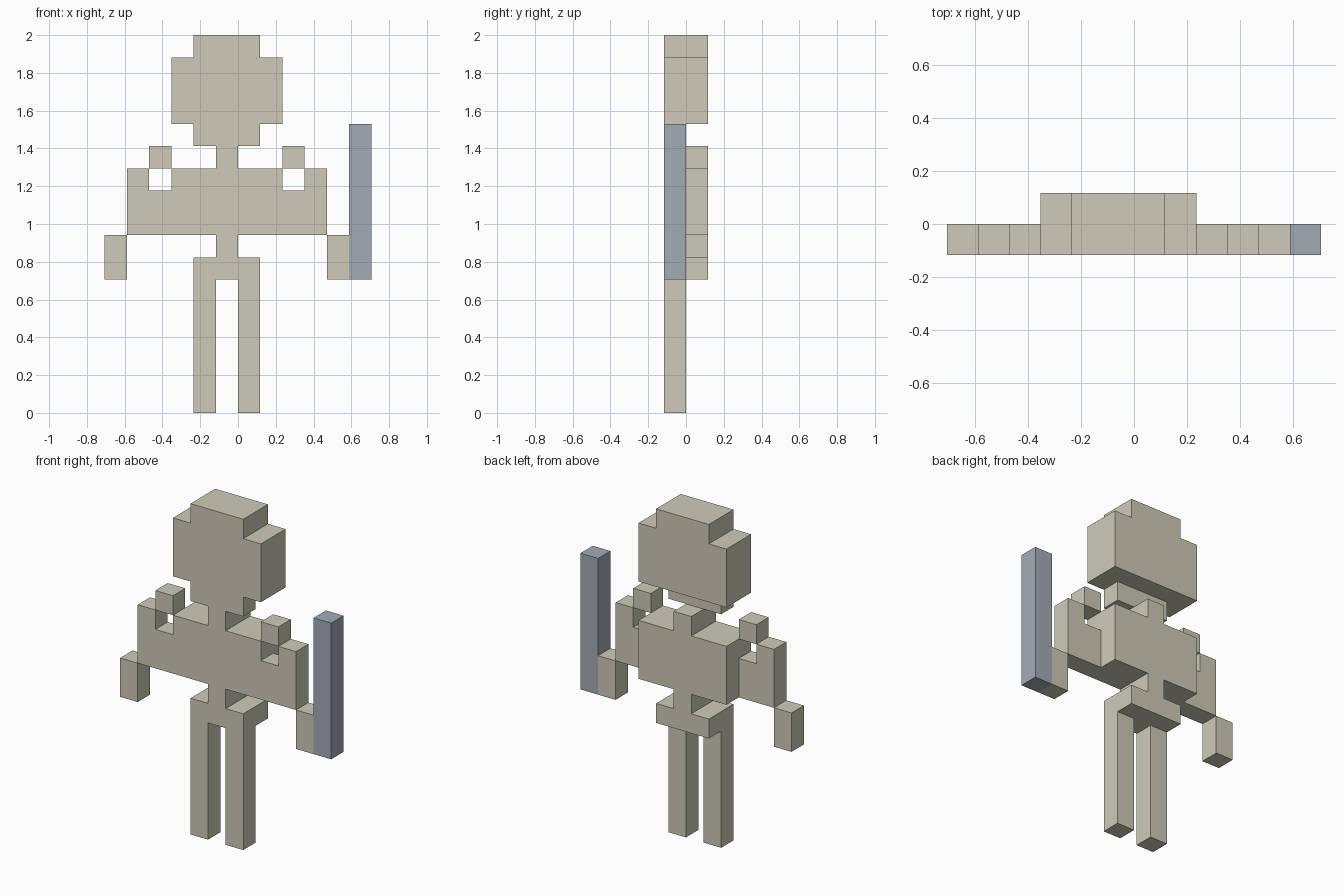
import bpy, bmesh, math
from mathutils import Vector

if "Cube" in bpy.data.objects:
    bpy.data.objects.remove(bpy.data.objects["Cube"])

U = 2 / 17  # one block

# Boxes in block units: (x0, x1, y0, y1, z0, z1)
PARTS = {
    "head": [(-2, 1, -1, 1, 16, 17), (-3, 2, -1, 1, 13, 16), (-2, 1, -1, 0, 12, 13)],
    "neck": [(-1, 0, -1, 1, 11, 12)],
    "torso": [(-3, 2, -1, 1, 8, 11)],
    "waist": [(-1, 0, -1, 1, 7, 8)],
    "hips": [(-2, 1, -1, 1, 6, 7)],
    "sword": [(5, 6, -1, 0, 6, 13)],
}
# Paired parts, mirrored about the body's middle at x = -0.5
PAIRS = {
    "leg": [(0, 1, -1, 0, 0, 6)],
    "shoulder": [(2, 4, -1, 0, 8, 10), (3, 4, -1, 0, 10, 11)],
    "shoulder_stud": [(2, 3, -1, 0, 11, 12)],
    "hand": [(4, 5, -1, 0, 6, 8)],
}
for name, boxes in PAIRS.items():
    PARTS["right_" + name] = boxes
    PARTS["left_" + name] = [(-1 - b[1], -1 - b[0], *b[2:]) for b in boxes]


def cells(boxes):
    return {(x, y, z) for x0, x1, y0, y1, z0, z1 in boxes
            for x in range(x0, x1) for y in range(y0, y1) for z in range(z0, z1)}


def material(name, colour):
    mat = bpy.data.materials.new(name)
    mat.diffuse_color = colour
    mat.use_nodes = True
    mat.node_tree.nodes["Principled BSDF"].inputs["Base Color"].default_value = mat.diffuse_color
    return mat


filled = set().union(*(cells(b) for b in PARTS.values()))
stone = material("pale_stone", (0.62, 0.60, 0.48, 1))
steel = material("blue_steel", (0.37, 0.41, 0.46, 1))


def build(name, boxes):
    """Make the outer skin of a part, leaving out faces hidden by neighbours."""
    bm = bmesh.new()
    for cell in cells(boxes):
        centre = Vector(cell) + Vector((0.5, 0.5, 0.5))
        for axis in range(3):
            for sign in (-1, 1):
                n = Vector((0, 0, 0))
                n[axis] = sign
                if tuple(int(c + d) for c, d in zip(cell, n)) in filled:
                    continue
                a = Vector((n.y, n.z, n.x)) / 2
                b = n.cross(a)
                mid = centre + n / 2
                corners = (-a - b, a - b, a + b, b - a)
                bm.faces.new([bm.verts.new((mid + c) * U) for c in corners])
    bmesh.ops.remove_doubles(bm, verts=bm.verts, dist=0.001)
    # Merge block faces into clean flat panels
    bmesh.ops.dissolve_limit(bm, angle_limit=math.radians(1),
                             verts=bm.verts, edges=bm.edges)
    mesh = bpy.data.meshes.new(name)
    bm.to_mesh(mesh)
    bm.free()
    mesh.materials.append(steel if name == "sword" else stone)
    bpy.context.collection.objects.link(bpy.data.objects.new(name, mesh))


for part, part_boxes in PARTS.items():
    build(part, part_boxes)
